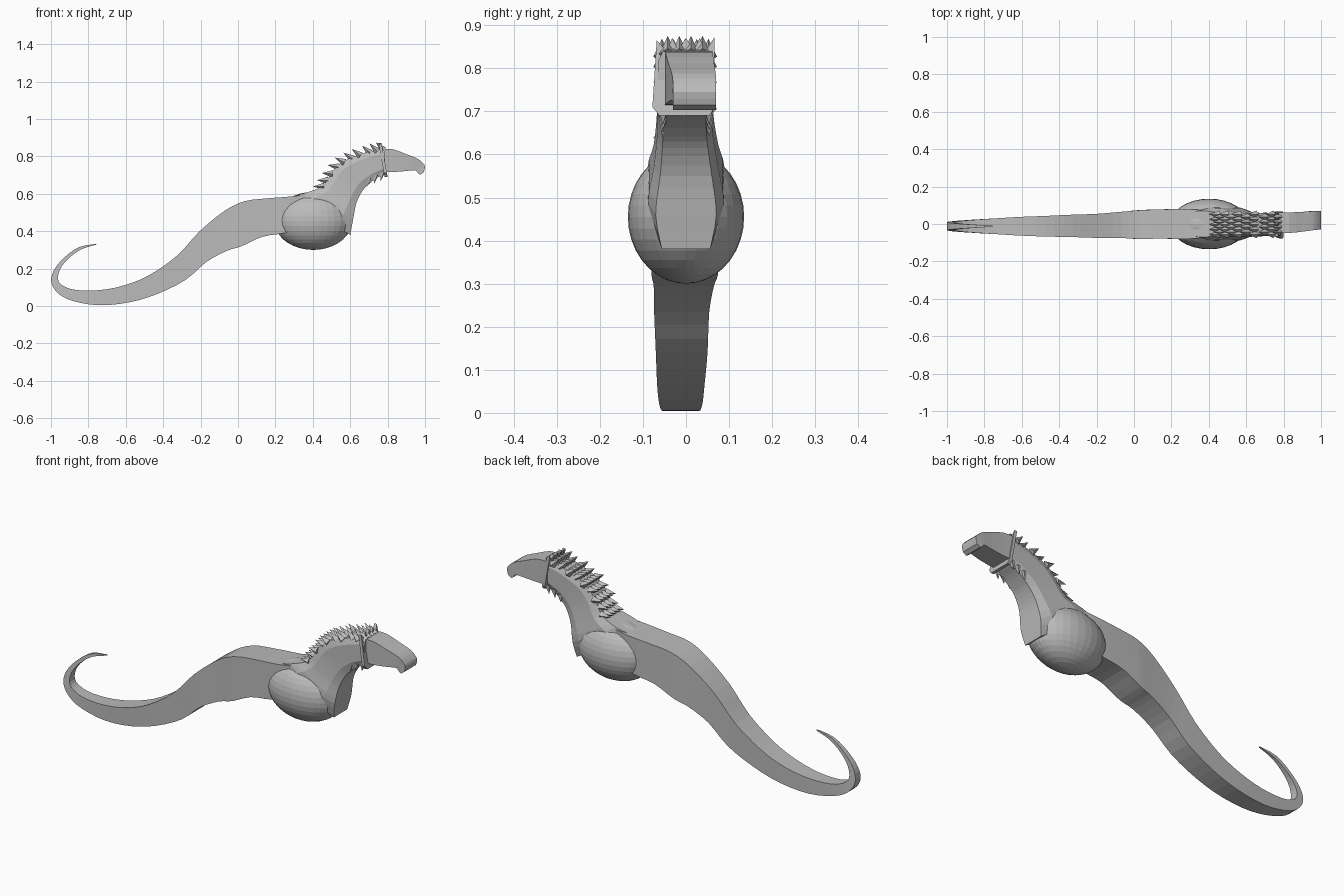
import bpy, bmesh, math
from mathutils import Vector, Matrix

if "Cube" in bpy.data.objects:
    bpy.data.objects.remove(bpy.data.objects["Cube"])

grey = bpy.data.materials.new("stone grey")
grey.diffuse_color = (0.5, 0.5, 0.5, 1)
grey.use_nodes = True
grey.node_tree.nodes["Principled BSDF"].inputs["Base Color"].default_value = grey.diffuse_color


def finish(bm, name):
    bmesh.ops.remove_doubles(bm, verts=bm.verts, dist=0.0001)
    bmesh.ops.recalc_face_normals(bm, faces=bm.faces)
    me = bpy.data.meshes.new(name)
    bm.to_mesh(me)
    bm.free()
    me.materials.append(grey)
    ob = bpy.data.objects.new(name, me)
    bpy.context.collection.objects.link(ob)
    return ob


def spline(rows, steps):
    """Catmull-Rom interpolation of equal-length tuples."""
    out = []
    for i in range(len(rows) - 1):
        p = [rows[max(i - 1, 0)], rows[i], rows[i + 1], rows[min(i + 2, len(rows) - 1)]]
        for k in range(steps):
            t = k / steps
            out.append(tuple(0.5 * (2 * b + (c - a) * t + (2 * a - 5 * b + 4 * c - d) * t * t
                                    + (3 * b - a - 3 * c + d) * t ** 3) for a, b, c, d in zip(*p)))
    out.append(rows[-1])
    return out


def loft(name, rows, steps, chamfer=0.0):
    """Rows: upper x, z, lower x, z, half width, sideways offset."""
    bm = bmesh.new()
    rings = []
    c = chamfer
    shape = [(-1 + c, 0), (1 - c, 0), (1, c), (1, 1 - c), (1 - c, 1), (-1 + c, 1), (-1, 1 - c), (-1, c)]
    if c == 0:
        shape = [(-1, 0), (1, 0), (1, 1), (-1, 1)]
    for ux, uz, lx, lz, w, off in spline(rows, steps):
        rings.append([bm.verts.new((ux + (lx - ux) * v, off + w * s, uz + (lz - uz) * v)) for s, v in shape])
    n = len(shape)
    for a, b in zip(rings, rings[1:]):
        for j in range(n):
            bm.faces.new((a[j], a[(j + 1) % n], b[(j + 1) % n], b[j]))
    bm.faces.new(rings[0])
    bm.faces.new(rings[-1])
    return finish(bm, name)


def add_spike(bm, base, direction, length, radius):
    d = Vector(direction).normalized()
    m = Matrix.Translation(Vector(base) + d * length / 2) @ d.to_track_quat('Z', 'Y').to_matrix().to_4x4()
    bmesh.ops.create_cone(bm, cap_ends=True, segments=4, radius1=radius, radius2=0, depth=length, matrix=m)


# Long curled tail and back
loft("tail_and_back", [
    (-.757, .328, -.757, .332, .003, -.012),
    (-.84, .302, -.85, .315, .008, -.012),
    (-.91, .25, -.93, .258, .013, -.012),
    (-.952, .195, -.985, .19, .018, -.012),
    (-.962, .14, -.998, .125, .023, -.012),
    (-.93, .105, -.96, .066, .028, -.012),
    (-.86, .085, -.88, .026, .034, -.012),
    (-.74, .085, -.74, .004, .042, -.012),
    (-.61, .11, -.58, .02, .050, -.012),
    (-.475, .165, -.43, .065, .055, -.012),
    (-.325, .27, -.28, .14, .060, -.01),
    (-.205, .40, -.17, .235, .064, -.01),
    (-.07, .51, -.06, .295, .070, -.005),
    (.035, .56, .02, .32, .077, -.003),
    (.15, .575, .13, .37, .078, 0),
    (.275, .585, .25, .39, .080, 0),
    (.36, .595, .34, .42, .075, 0),
], 3)

# Round belly
bm = bmesh.new()
bmesh.ops.create_uvsphere(bm, u_segments=32, v_segments=18, radius=1,
                          matrix=Matrix.Translation((.402, 0, .455)) @ Matrix.Diagonal((.208, .135, .155, 1)))
finish(bm, "belly")

# Neck rising out of the belly
neck = [
    (.27, .58, .60, .38, .070, 0),
    (.36, .605, .615, .46, .088, 0),
    (.45, .64, .633, .55, .075, 0),
    (.495, .705, .665, .615, .066, -.002),
    (.55, .765, .70, .652, .063, -.003),
    (.635, .805, .735, .68, .062, -.003),
    (.72, .83, .765, .697, .062, -.003),
    (.785, .842, .785, .71, .062, -.003),
]
loft("neck", neck, 3, 0.2)

# Head with hooked snout
loft("head", [
    (.77, .84, .77, .715, .055, .006),
    (.83, .838, .83, .716, .055, .007),
    (.90, .812, .90, .722, .053, .012),
    (.96, .788, .945, .726, .051, .018),
    (.988, .765, .957, .718, .050, .02),
    (1.0, .745, .965, .707, .050, .02),
    (.993, .715, .975, .703, .050, .02),
], 2)

# Rows of spikes down the back of the neck
bm = bmesh.new()
path = [Vector((r[0], 0, r[1])) for r in spline(neck[2:], 10)]
rows = 10
for r in range(rows):
    i = 1 + round(r * (len(path) - 4) / (rows - 1))
    tan = (path[i + 1] - path[i - 1]).normalized()
    normal = Vector((-tan.z, 0, tan.x))
    count = 5 if r % 2 == 0 else 4
    for k in range(count):
        y = (k - (count - 1) / 2) * .027 - .002
        add_spike(bm, path[i] - normal * .008 + Vector((0, y, 0)),
                  normal * .75 - tan * .5, .058, .02)
finish(bm, "neck_spikes")

# Beard spikes under the jaw, on both sides
bm = bmesh.new()
for side in (-1, 1):
    for x, z in ((.70, .685), (.735, .70), (.77, .712)):
        add_spike(bm, (x, side * .05, z), (-.15, side * .1, -1), .045, .017)
finish(bm, "beard_spikes")

# Jagged frill behind the head
bm = bmesh.new()
outline = [(-.062, .69), (-.078, .71), (-.068, .865), (-.045, .84), (-.032, .87), (-.018, .842), (0, .87),
           (.018, .842), (.032, .87), (.045, .84), (.066, .872), (.066, .71), (.055, .69)]
face = bm.faces.new([bm.verts.new((.80 - (z - .69) * .18, y, z)) for y, z in outline])
ext = bmesh.ops.extrude_face_region(bm, geom=[face])
bmesh.ops.translate(bm, vec=(-.016, 0, 0), verts=[v for v in ext["geom"] if isinstance(v, bmesh.types.BMVert)])
finish(bm, "head_frill")
